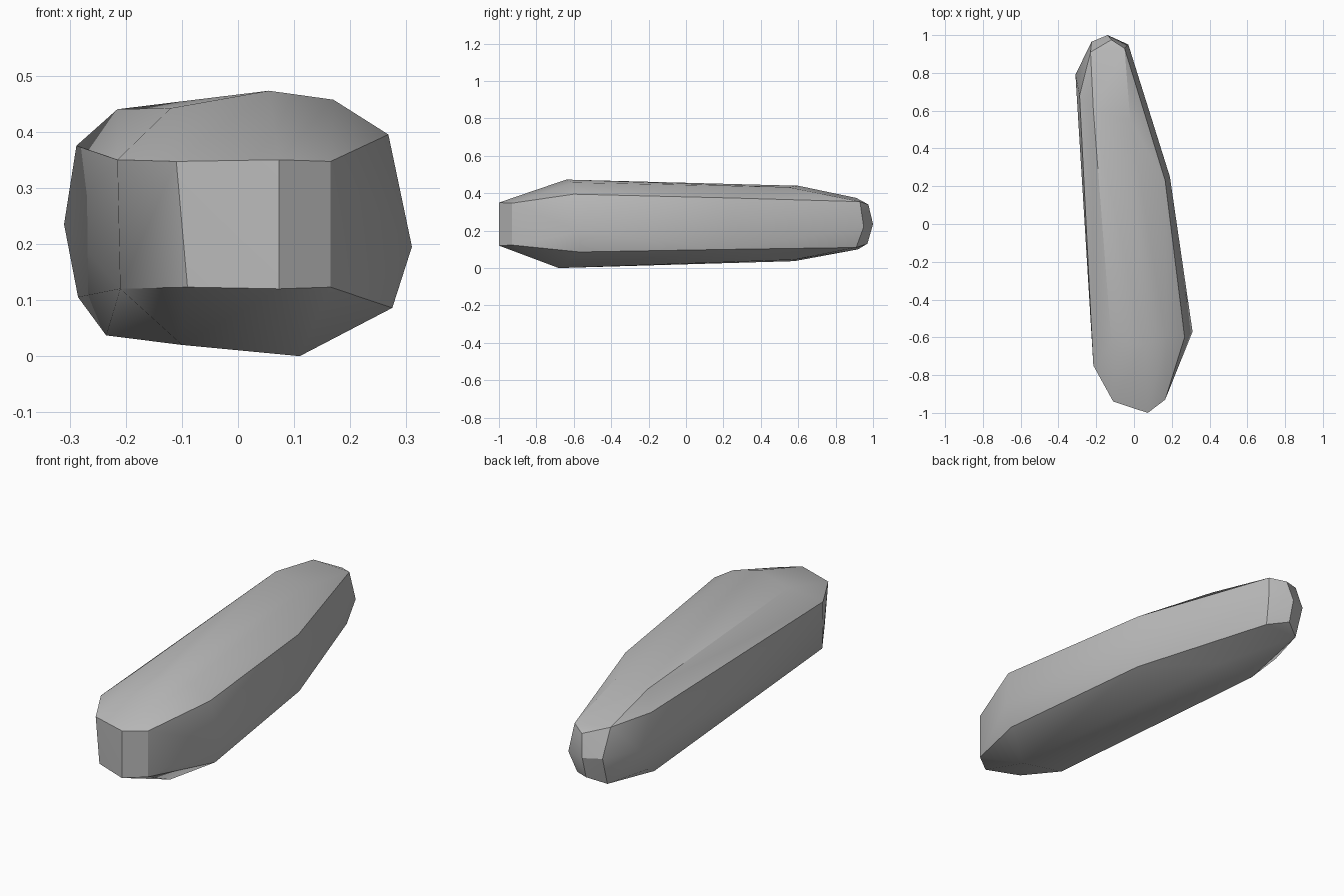
import bpy, bmesh, math

if "Cube" in bpy.data.objects:
    bpy.data.objects.remove(bpy.data.objects["Cube"], do_unlink=True)

# Plain stone colour
stone = bpy.data.materials.new("stone_grey")
stone.use_nodes = True
GREY = (0.5, 0.5, 0.5, 1)
stone.diffuse_color = GREY
stone.node_tree.nodes["Principled BSDF"].inputs["Base Color"].default_value = GREY

# Corner loops of the chipped slab, from the underside to the crown
underside = [(-.10, -.65, .02), (.11, -.68, 0), (-.235, .58, .037), (-.05, .58, .045)]
lower_edge = [(-.21, -.75, .12), (-.09, -.94, .123), (.073, -1, .12), (.165, -.93, .123),
              (.275, -.57, .086), (.17, .23, .10), (-.05, .91, .11), (-.14, .97, .13),
              (-.22, .92, .10), (-.285, .7, .105)]
waist = [(.31, -.57, .195), (.19, .25, .23), (-.03, .95, .22),
         (-.14, 1, .235), (-.225, .965, .24), (-.31, .79, .235)]
upper_edge = [(-.215, -.75, .35), (-.11, -.94, .347), (.073, -1, .35), (.165, -.93, .347),
              (.268, -.6, .395), (.165, .23, .375), (-.05, .93, .355), (-.12, .975, .34),
              (-.23, .91, .375), (-.288, .68, .375)]
crown = [(-.12, -.62, .442), (.055, -.64, .473), (.17, -.6, .457),
         (-.215, .6, .44), (-.02, .55, .432)]

# Wrap the corners in one faceted skin
bm = bmesh.new()
for loop in (underside, lower_edge, waist, upper_edge, crown):
    for corner in loop:
        bm.verts.new(corner)
hull = bmesh.ops.convex_hull(bm, input=bm.verts)
spare = {v for v in hull["geom_interior"] + hull["geom_unused"]
         if isinstance(v, bmesh.types.BMVert)}
bmesh.ops.delete(bm, geom=list(spare), context='VERTS')
bmesh.ops.recalc_face_normals(bm, faces=bm.faces)
mesh = bpy.data.meshes.new("stone_slab")
bm.to_mesh(mesh)
bm.free()
mesh.materials.append(stone)

slab = bpy.data.objects.new("stone_slab", mesh)
bpy.context.collection.objects.link(slab)

# Soft faces with crisp broken edges
bpy.ops.object.select_all(action='DESELECT')
slab.select_set(True)
bpy.context.view_layer.objects.active = slab
bpy.ops.object.shade_smooth_by_angle(angle=math.radians(30))
